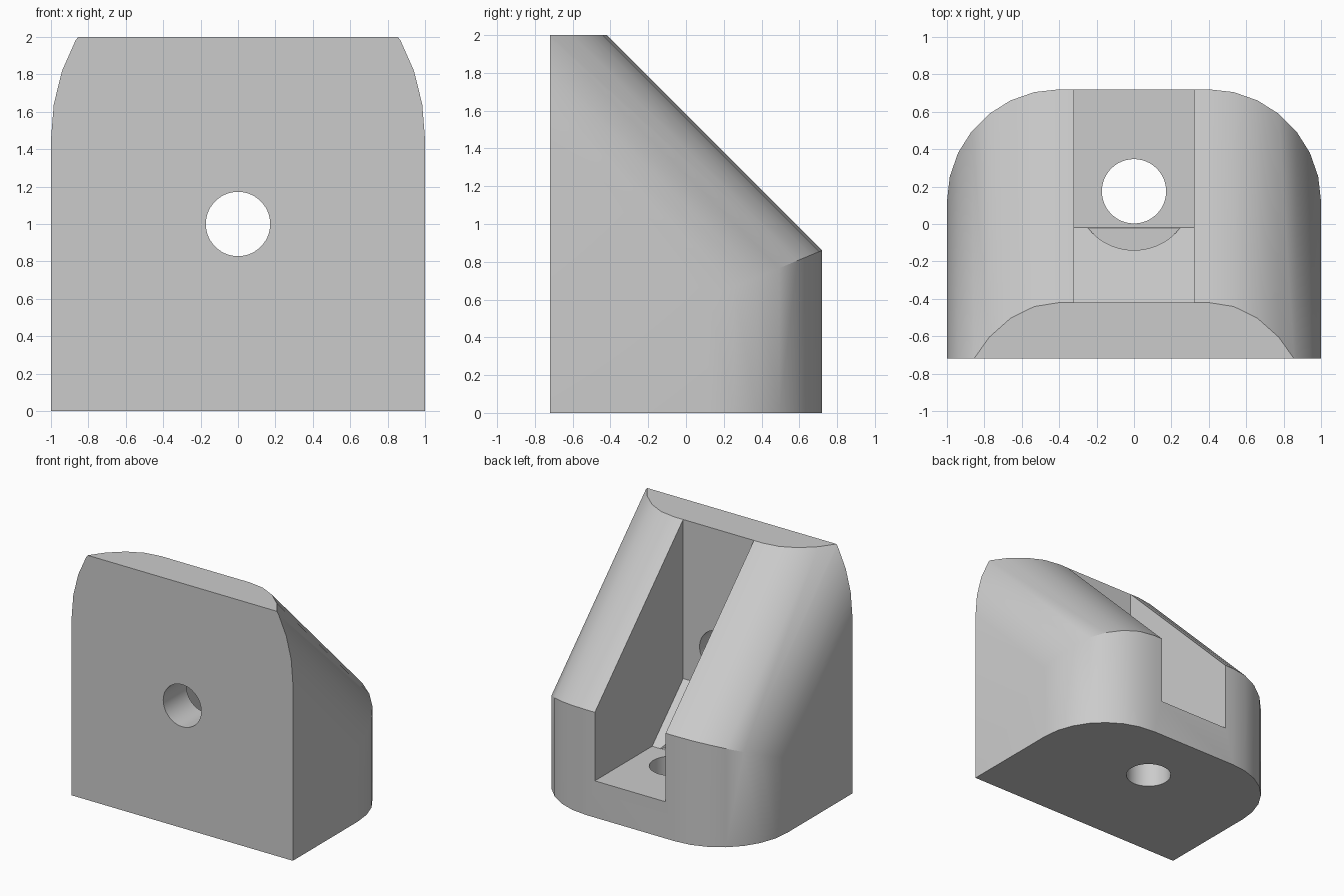
import bpy, bmesh
from math import sin, cos, pi, sqrt, radians
from mathutils import Matrix

cube = bpy.data.objects.get("Cube")
if cube:
    bpy.data.objects.remove(cube, do_unlink=True)

grey = bpy.data.materials.new("light grey")
grey.use_nodes = True
grey.diffuse_color = (0.6, 0.6, 0.6, 1)
grey.node_tree.nodes["Principled BSDF"].inputs["Base Color"].default_value = grey.diffuse_color

FRONT, BACK, TOP = -0.72, 0.72, 2.0
SLOPE_Y = -0.42          # where the 45 degree slope leaves the top
RADIUS, SEGMENTS = 0.6, 7


def make_object(name, bm):
    bmesh.ops.remove_doubles(bm, verts=bm.verts, dist=0.0001)
    bmesh.ops.recalc_face_normals(bm, faces=bm.faces)
    mesh = bpy.data.meshes.new(name)
    bm.to_mesh(mesh)
    bm.free()
    mesh.materials.append(grey)
    obj = bpy.data.objects.new(name, mesh)
    bpy.context.collection.objects.link(obj)
    return obj


def loft(name, sections):
    """Skin equal-length rings of points and cap both ends."""
    bm = bmesh.new()
    rings = [[bm.verts.new(p) for p in s] for s in sections]
    for a, b in zip(rings, rings[1:]):
        for i in range(len(a)):
            j = (i + 1) % len(a)
            bm.faces.new((a[i], a[j], b[j], b[i]))
    bm.faces.new(rings[0])
    bm.faces.new(rings[-1])
    return make_object(name, bm)


def cylinder(name, radius, depth, matrix):
    bm = bmesh.new()
    bmesh.ops.create_cone(bm, cap_ends=True, segments=48, radius1=radius,
                          radius2=radius, depth=depth, matrix=matrix)
    return make_object(name, bm)


def section(x, inset):
    """Side profile at x, with back and slope pulled in by the rounding."""
    back = BACK - inset
    drop = inset * sqrt(2)
    top_y = max(FRONT, SLOPE_Y - drop)
    top_z = TOP + SLOPE_Y - drop - top_y
    knee_z = TOP + SLOPE_Y - drop - back
    return [(x, FRONT, 0), (x, back, 0), (x, back, knee_z),
            (x, top_y, top_z), (x, FRONT, top_z)]


# Body: rounded back corners that mitre into a rounded slope
half = []
for k in range(SEGMENTS + 1):
    a = k / SEGMENTS * pi / 2
    half.append((1 - RADIUS + RADIUS * sin(a), RADIUS * (1 - cos(a))))
clip = (SLOPE_Y - FRONT) / sqrt(2)      # inset where the flat top ends
for (x0, d0), (x1, d1) in zip(half, half[1:]):
    if d0 < clip < d1:
        half.append((x0 + (x1 - x0) * (clip - d0) / (d1 - d0), clip))
        break
half.sort()
outline = [(-x, d) for x, d in reversed(half)] + half
body = loft("wedge_body", [section(x, d) for x, d in outline])

bm = bmesh.new()
bm.from_mesh(body.data)
bmesh.ops.dissolve_limit(bm, angle_limit=radians(0.5), verts=bm.verts, edges=bm.edges)
bm.to_mesh(body.data)
bm.free()

# Cutters: open slot with a ramp, screw head clearance, two screw holes
slot_profile = [(SLOPE_Y - 0.001, 0.70), (-0.02, 0.30), (1, 0.30), (1, 2.3), (SLOPE_Y - 0.001, 2.3)]
slot = loft("slot_cutter", [[(x, y, z) for y, z in slot_profile] for x in (-0.32, 0.32)])
clearance = cylinder("clearance_cutter", 0.315, 0.6, Matrix.Translation((0, 0.175, 0.601)))
base_hole = cylinder("base_hole_cutter", 0.172, 0.8, Matrix.Translation((0, 0.175, 0.1)))
wall_hole = cylinder("wall_hole_cutter", 0.172, 0.8,
                     Matrix.Translation((0, -0.6, 1)) @ Matrix.Rotation(pi / 2, 4, 'X'))

bpy.context.view_layer.objects.active = body
for cutter in (slot, clearance, base_hole, wall_hole):
    cutter.hide_render = True
    mod = body.modifiers.new("cut", 'BOOLEAN')
    mod.operation = 'DIFFERENCE'
    mod.solver = 'EXACT'
    mod.object = cutter
    bpy.ops.object.modifier_apply(modifier=mod.name)
    bpy.data.objects.remove(cutter, do_unlink=True)

# Smooth rounds, sharp edges
for obj in bpy.context.selected_objects:
    obj.select_set(False)
body.select_set(True)
bpy.ops.object.shade_smooth_by_angle(angle=radians(25))
